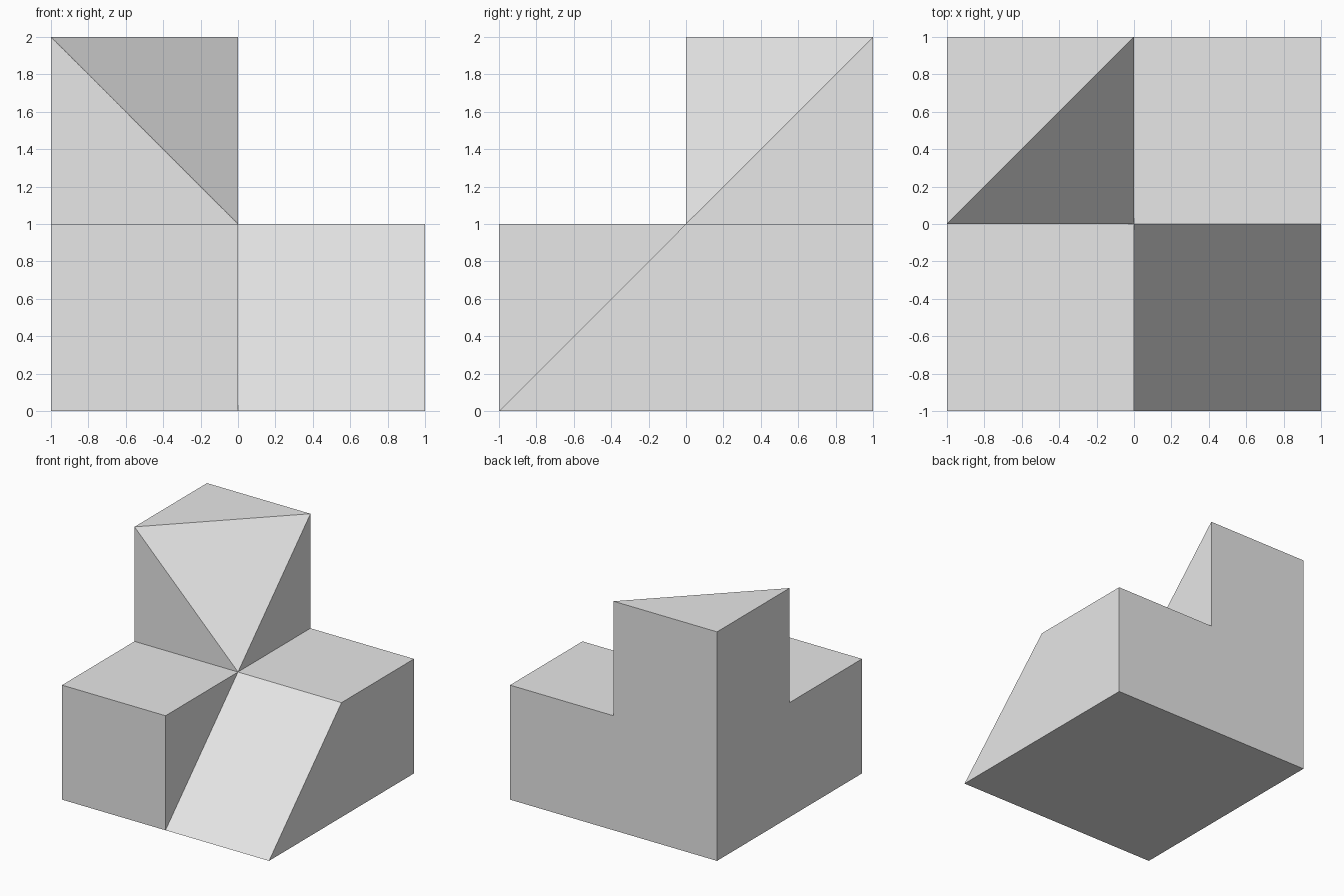
import bpy
import bmesh

if "Cube" in bpy.data.objects:
    bpy.data.objects.remove(bpy.data.objects["Cube"], do_unlink=True)

# Plain grey material
grey = bpy.data.materials.new("plain_grey")
grey.use_nodes = True
color = (0.8, 0.8, 0.8, 1.0)
grey.diffuse_color = color
grey.node_tree.nodes["Principled BSDF"].inputs["Base Color"].default_value = color

# Corners of the solid, named by side and level
corners = {
    "ground_front_right": (-1, -1, 0), "ground_front_mid": (0, -1, 0),
    "ground_front_left": (1, -1, 0), "ground_back_left": (1, 1, 0),
    "ground_back_right": (-1, 1, 0),
    "step_front_right": (-1, -1, 1), "step_front_mid": (0, -1, 1),
    "step_right": (-1, 0, 1), "centre": (0, 0, 1), "step_left": (1, 0, 1),
    "step_back_left": (1, 1, 1), "step_back_mid": (0, 1, 1),
    "tower_front": (-1, 0, 2), "tower_back": (-1, 1, 2), "tower_left": (0, 1, 2),
}

# Each flat side as a loop of corners
sides = [
    # Outer walls and underside
    "ground_front_right ground_back_right ground_back_left ground_front_left ground_front_mid",
    "ground_front_right ground_front_mid step_front_mid step_front_right",
    "ground_front_left ground_back_left step_back_left step_left",
    "ground_back_left ground_back_right tower_back tower_left step_back_mid step_back_left",
    "ground_back_right ground_front_right step_front_right step_right tower_front tower_back",
    # Step tops
    "step_front_right step_front_mid centre step_right",
    "centre step_left step_back_left step_back_mid",
    # Ramp and the step wall beside it
    "ground_front_mid ground_front_left step_left centre",
    "ground_front_mid centre step_front_mid",
    # Tower walls, sliced corner and top
    "step_right centre tower_front",
    "centre step_back_mid tower_left",
    "tower_front centre tower_left",
    "tower_front tower_left tower_back",
]

bm = bmesh.new()
verts = {name: bm.verts.new(point) for name, point in corners.items()}
for side in sides:
    bm.faces.new([verts[name] for name in side.split()])
bmesh.ops.recalc_face_normals(bm, faces=bm.faces)

mesh = bpy.data.meshes.new("stepped_block")
bm.to_mesh(mesh)
bm.free()
mesh.materials.append(grey)
block = bpy.data.objects.new("stepped_block", mesh)
bpy.context.collection.objects.link(block)
